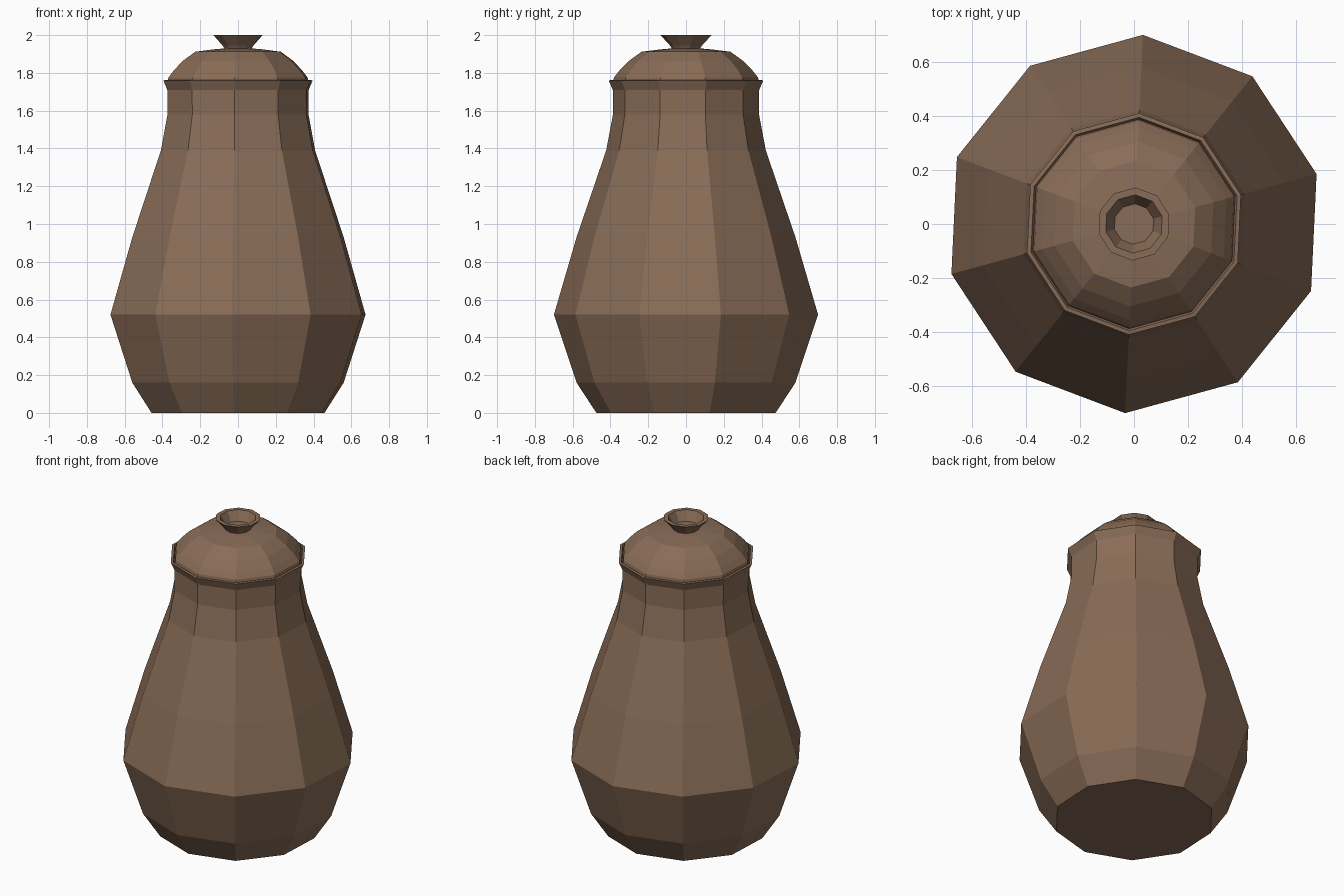
import bpy, bmesh, math

if "Cube" in bpy.data.objects:
    bpy.data.objects.remove(bpy.data.objects["Cube"])

SIDES = 10
TURN = math.radians(15.3)

clay = bpy.data.materials.new("brown_clay")
clay.diffuse_color = (0.25, 0.15, 0.095, 1)
clay.use_nodes = True
clay.node_tree.nodes["Principled BSDF"].inputs["Base Color"].default_value = clay.diffuse_color


def lathe(name, profile, cap_start=False, cap_end=False):
    """Spin (radius, height) points into a flat-sided turned part."""
    bm = bmesh.new()
    rings = []
    for r, z in profile:
        rings.append([bm.verts.new((r * math.cos(TURN + i * math.tau / SIDES),
                                    r * math.sin(TURN + i * math.tau / SIDES), z))
                      for i in range(SIDES)])
    for a, b in zip(rings, rings[1:]):
        for i in range(SIDES):
            j = (i + 1) % SIDES
            bm.faces.new((a[i], a[j], b[j], b[i]))
    if cap_start:
        bm.faces.new(rings[0][::-1])
    if cap_end:
        bm.faces.new(rings[-1])
    mesh = bpy.data.meshes.new(name)
    bm.to_mesh(mesh)
    bm.free()
    mesh.materials.append(clay)
    obj = bpy.data.objects.new(name, mesh)
    bpy.context.collection.objects.link(obj)
    return obj


# Jar body with flared lip and a short inner wall
lathe("jar_body", [(0.475, 0), (0.58, 0.16), (0.70, 0.52), (0.58, 0.93),
                   (0.423, 1.39), (0.387, 1.58), (0.388, 1.71),
                   (0.41, 1.76), (0.395, 1.762), (0.38, 1.73)], cap_start=True)

# Domed lid resting inside the lip
lathe("lid", [(0.388, 1.745), (0.382, 1.775), (0.355, 1.81), (0.305, 1.862),
              (0.235, 1.912), (0.13, 1.925), (0.07, 1.93)], cap_end=True)

# Hollow flared knob
lathe("lid_knob", [(0.072, 1.925), (0.085, 1.945), (0.135, 2.0),
                   (0.108, 2.0), (0.075, 1.94)], cap_end=True)
